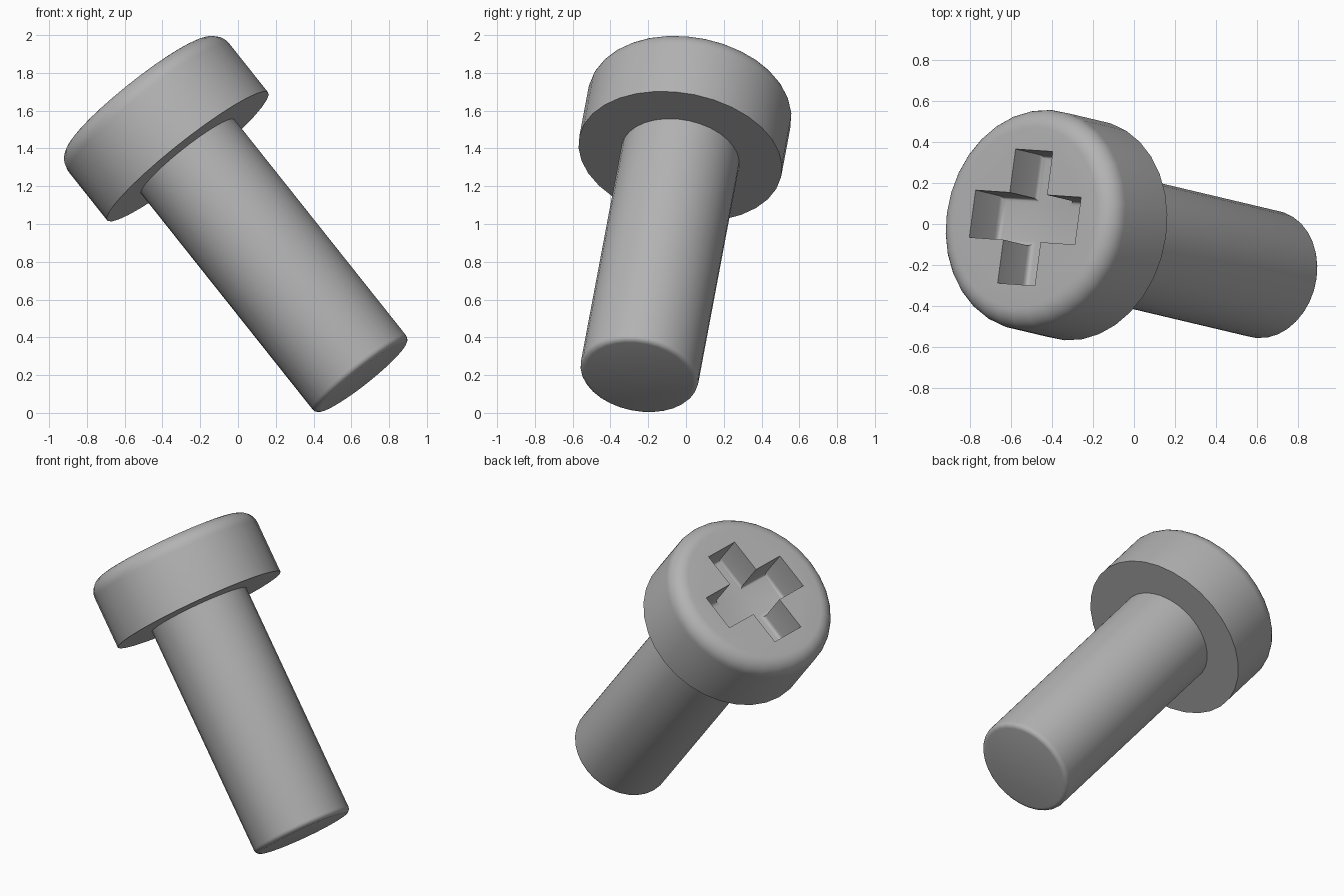
import bpy, bmesh, math
from mathutils import Vector, Matrix

cube = bpy.data.objects.get("Cube")
if cube:
    bpy.data.objects.remove(cube, do_unlink=True)

# Colour
steel = bpy.data.materials.new("grey_steel")
steel.use_nodes = True
GREY = (0.45, 0.45, 0.45, 1)
steel.diffuse_color = GREY
steel.node_tree.nodes["Principled BSDF"].inputs["Base Color"].default_value = GREY

# Tilted frame: the screw's own z runs from tip to head
axis = Vector((-0.616, 0.146, 0.775)).normalized()
side = Vector((0.515, -0.035, 0.416))
side = (side - axis * side.dot(axis)).normalized()
up = axis.cross(side)
FRAME = Matrix.Translation((0.66, -0.25, 0.192)) @ Matrix((side, up, axis)).transposed().to_4x4()

SHAFT_R, SHAFT_L = 0.316, 1.505
HEAD_R, HEAD_H, ROUND = 0.545, 0.432, 0.10
SLOT_LEN, SLOT_W, SLOT_DEPTH = 0.332, 0.117, 0.22


def arc(cx, cz, r, start, end, steps):
    angles = [math.radians(start + (end - start) * i / steps) for i in range(steps + 1)]
    return [(cx + r * math.cos(a), cz + r * math.sin(a)) for a in angles]


def add_object(name, bm):
    bmesh.ops.recalc_face_normals(bm, faces=bm.faces)
    mesh = bpy.data.meshes.new(name)
    bm.to_mesh(mesh)
    bm.free()
    mesh.materials.append(steel)
    obj = bpy.data.objects.new(name, mesh)
    obj.matrix_world = FRAME
    bpy.context.collection.objects.link(obj)
    return obj


def lathe(name, profile, sides=32):
    """Stack rings of the (radius, height) profile and cap both ends."""
    bm = bmesh.new()
    rings = []
    for r, z in profile:
        turns = [2 * math.pi * i / sides for i in range(sides)]
        rings.append([bm.verts.new((r * math.cos(t), r * math.sin(t), z)) for t in turns])
    for low, high in zip(rings, rings[1:]):
        for i in range(sides):
            j = (i + 1) % sides
            bm.faces.new((low[i], low[j], high[j], high[i]))
    bm.faces.new(rings[0][::-1])
    bm.faces.new(rings[-1])
    return add_object(name, bm)


def activate(obj):
    bpy.ops.object.select_all(action='DESELECT')
    obj.select_set(True)
    bpy.context.view_layer.objects.active = obj


# Shaft with a rounded tip
tip = 0.03
shaft = lathe("shaft", arc(SHAFT_R - tip, tip, tip, -90, 0, 4) + [(SHAFT_R, SHAFT_L + 0.02)])

# Head with a rounded top rim
top = SHAFT_L + HEAD_H
head = lathe("head", [(HEAD_R, SHAFT_L)] + arc(HEAD_R - ROUND, top - ROUND, ROUND, 0, 90, 8))

# Cross-shaped recess cutter with a softened floor
bm = bmesh.new()
floor = top - SLOT_DEPTH
L, W = SLOT_LEN, SLOT_W
quarter = [(L, -W), (L, W), (W, W)]
outline = []
for k in range(4):
    turn = Matrix.Rotation(k * math.pi / 2, 3, 'Z')
    outline += [bm.verts.new(turn @ Vector((x, y, floor))) for x, y in quarter]
base = bm.faces.new(outline)
raised = bmesh.ops.extrude_face_region(bm, geom=[base])["geom"]
bmesh.ops.translate(bm, verts=[v for v in raised if isinstance(v, bmesh.types.BMVert)],
                    vec=(0, 0, SLOT_DEPTH + 0.1))
if not base.is_valid:
    bm.faces.new(outline)
floor_edges = [e for e in bm.edges if all(v.co.z < floor + 0.001 for v in e.verts)]
bmesh.ops.bevel(bm, geom=floor_edges, offset=0.025, segments=3, profile=0.5, affect='EDGES')
cutter = add_object("recess_cutter", bm)
cutter.hide_render = True

cut = head.modifiers.new("cross_recess", 'BOOLEAN')
cut.operation = 'DIFFERENCE'
cut.solver = 'EXACT'
cut.object = cutter
activate(head)
bpy.ops.object.modifier_apply(modifier=cut.name)
bpy.data.objects.remove(cutter, do_unlink=True)

# Smooth shading with crisp rims
for part in (shaft, head):
    activate(part)
    bpy.ops.object.shade_smooth_by_angle(angle=math.radians(35))
